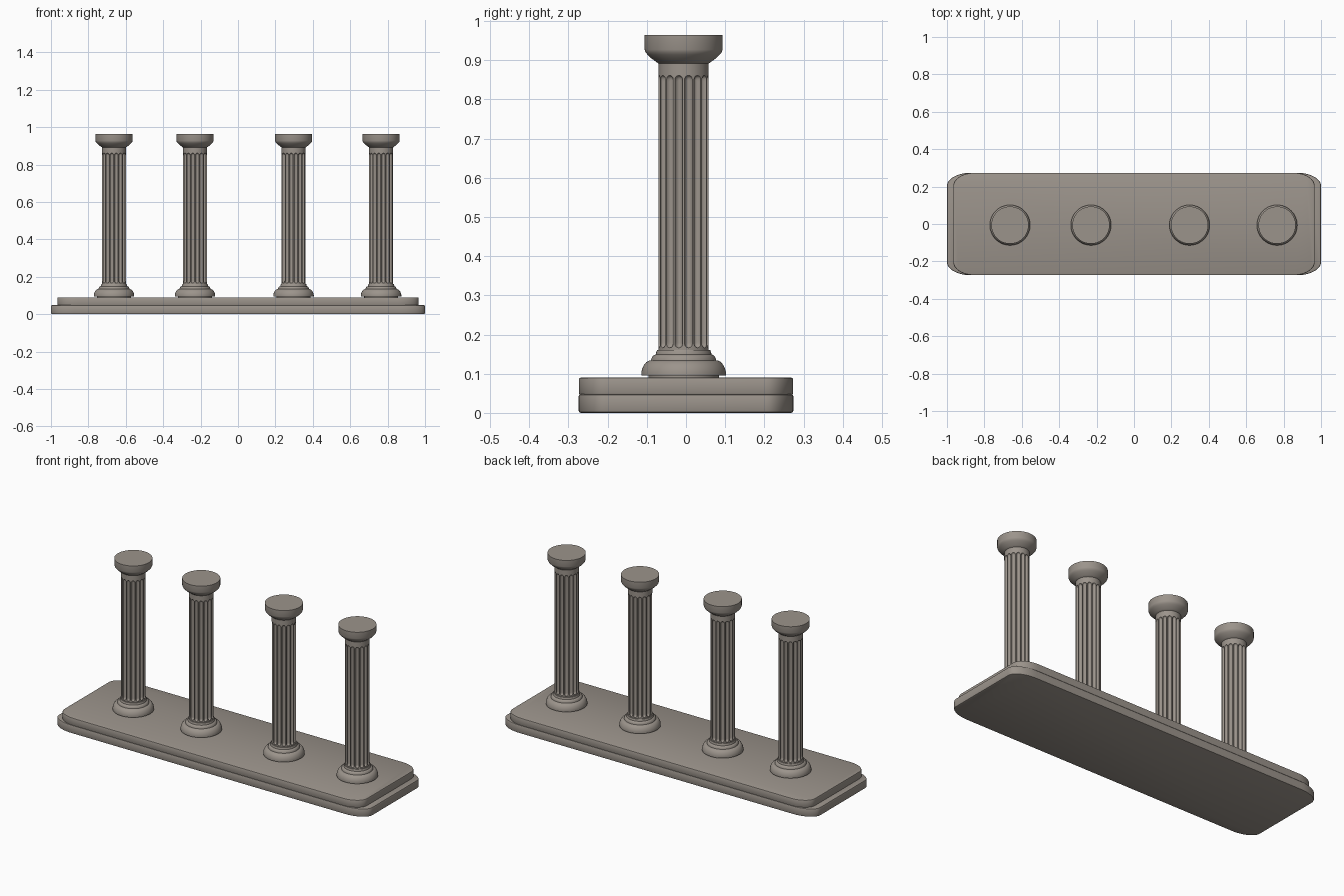
import bpy, bmesh, math

if "Cube" in bpy.data.objects:
    bpy.data.objects.remove(bpy.data.objects["Cube"])

stone = bpy.data.materials.new("warm grey stone")
stone.diffuse_color = (0.33, 0.295, 0.26, 1)
stone.use_nodes = True
stone.node_tree.nodes["Principled BSDF"].inputs["Base Color"].default_value = stone.diffuse_color

COLUMN_X = (-0.663, -0.23, 0.297, 0.765)
COLUMN_Y = -0.006


def finish(name, bm, angle=35):
    bmesh.ops.recalc_face_normals(bm, faces=bm.faces)
    me = bpy.data.meshes.new(name)
    bm.to_mesh(me)
    bm.free()
    me.materials.append(stone)
    ob = bpy.data.objects.new(name, me)
    bpy.context.collection.objects.link(ob)
    bpy.ops.object.select_all(action='DESELECT')
    bpy.context.view_layer.objects.active = ob
    ob.select_set(True)
    bpy.ops.object.shade_smooth_by_angle(angle=math.radians(angle))
    return ob


def skin(rings):
    """Closed solid from a stack of equal-length rings of points."""
    bm = bmesh.new()
    vs = [[bm.verts.new(p) for p in r] for r in rings]
    n = len(vs[0])
    for a, b in zip(vs, vs[1:]):
        for i in range(n):
            j = (i + 1) % n
            bm.faces.new((a[i], a[j], b[j], b[i]))
    bm.faces.new(vs[0][::-1])
    bm.faces.new(vs[-1])
    return bm


def lathe(name, profile, n=64):
    return finish(name, skin([[(r * math.cos(2 * math.pi * i / n),
                                r * math.sin(2 * math.pi * i / n), z)
                               for i in range(n)] for r, z in profile]))


def slab(name, hx, hy, rx, ry, z0, z1, bevel):
    """Slab with elliptical corners and softened rims."""
    def ring(inset, z):
        pts = []
        for q, (sx, sy) in enumerate(((1, 1), (-1, 1), (-1, -1), (1, -1))):
            for k in range(13):
                a = (q + k / 12) * math.pi / 2
                pts.append((sx * (hx - rx) + (rx - inset) * math.cos(a),
                            sy * (hy - ry) + (ry - inset) * math.sin(a), z))
        return pts
    b = bevel
    return finish(name, skin([ring(b, z0), ring(b * 0.3, z0 + b * 0.3), ring(0, z0 + b),
                              ring(0, z1 - b), ring(b * 0.3, z1 - b * 0.3), ring(b, z1)]))


def fluted_shaft(name, radius, z0, z1, low, high, flutes=16, depth=0.011):
    """Shaft whose flutes have rounded, scooped ends."""
    pitch = 2 * math.pi / flutes
    half = 0.40 * pitch
    cols = []
    for f in range(flutes):
        for k in range(11):
            u = -math.cos(math.pi * k / 10)
            cols.append(((f + 0.5) * pitch + u * half, math.sqrt(max(0, 1 - u * u))))
    end = half * radius

    def ring(z_of, d):
        return [((radius - d * c) * math.cos(a), (radius - d * c) * math.sin(a), z_of(c))
                for a, c in cols]
    rings = [ring(lambda c: z0, 0)]
    steps = ((0, 0), (0.002, 0.6), (0.006, 0.9), (0.012, 1))
    for dz, d in steps:
        rings.append(ring(lambda c: low + end * (1 - c) + dz, d * depth))
    for dz, d in reversed(steps):
        rings.append(ring(lambda c: high - end * (1 - c) - dz, d * depth))
    rings.append(ring(lambda c: z1, 0))
    return finish(name, skin(rings))


# stepped platform
slab("lower_step", 1.0, 0.274, 0.13, 0.07, 0.0, 0.048, 0.006)
slab("upper_step", 0.966, 0.2735, 0.11, 0.07, 0.046, 0.09, 0.005)

# one column: moulded base, fluted shaft, flared capital
base_profile = [(0.09, 0.088), (0.09, 0.095), (0.108, 0.095), (0.108, 0.103),
                (0.106, 0.112), (0.102, 0.121), (0.095, 0.130), (0.089, 0.133),
                (0.083, 0.134), (0.082, 0.139), (0.079, 0.145), (0.075, 0.148),
                (0.071, 0.149), (0.070, 0.155), (0.068, 0.160), (0.060, 0.161)]
capital_profile = [(0.058, 0.890), (0.065, 0.892), (0.073, 0.898), (0.083, 0.905),
                   (0.092, 0.914), (0.097, 0.920), (0.0995, 0.927), (0.0995, 0.964)]
parts = [lathe("column_base", base_profile),
         fluted_shaft("column_shaft", 0.064, 0.158, 0.893, 0.166, 0.861),
         lathe("column_capital", capital_profile)]

# repeat the column along the platform
for part in parts:
    part.location = (COLUMN_X[0], COLUMN_Y, 0)
    for x in COLUMN_X[1:]:
        copy = part.copy()
        copy.location.x = x
        bpy.context.collection.objects.link(copy)
